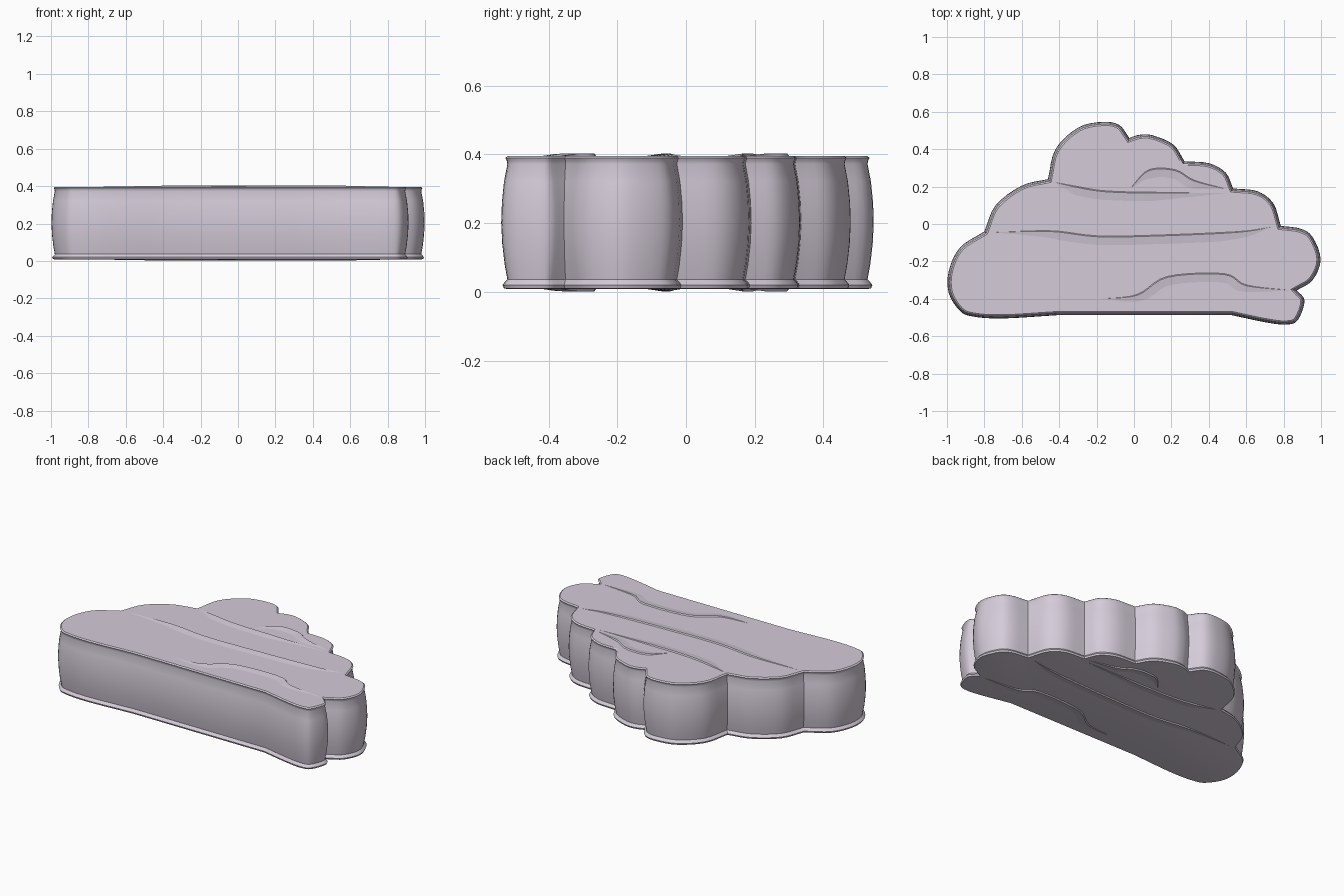
import bpy, bmesh
from mathutils import Vector

if "Cube" in bpy.data.objects:
    bpy.data.objects.remove(bpy.data.objects["Cube"])

mat = bpy.data.materials.new("pale_mauve")
mat.diffuse_color = (0.66, 0.60, 0.69, 1)
mat.use_nodes = True
mat.node_tree.nodes["Principled BSDF"].inputs["Base Color"].default_value = mat.diffuse_color

# Cloud outline: one open curve per lobe, meeting at sharp cusps (counterclockwise)
LOBES = [
    [(-.8, -.04), (-.93, -.125), (-.99, -.25), (-.99, -.37), (-.93, -.465), (-.86, -.495), (-.70, -.505), (-.40, -.487)],
    [(-.40, -.487), (.52, -.487)],
    [(.52, -.487), (.70, -.525), (.81, -.538), (.875, -.515), (.912, -.41), (.87, -.355)],
    [(.87, -.355), (.955, -.30), (.998, -.19), (.955, -.07), (.89, -.025), (.785, -.01)],
    [(.785, -.01), (.745, .11), (.66, .175), (.53, .19)],
    [(.53, .19), (.49, .275), (.40, .325), (.27, .335)],
    [(.27, .335), (.21, .425), (.10, .474), (.03, .477), (-.025, .46)],
    [(-.025, .46), (-.08, .53), (-.17, .546), (-.30, .515), (-.42, .40), (-.46, .24)],
    [(-.46, .24), (-.60, .205), (-.74, .10), (-.80, -.04)],
]
# Wall section: height and inset, bulged with a small lip at both ends
SECTION = [(.008, .020), (.010, .008), (.020, .004), (.028, .010), (.036, .018), (.08, .010),
           (.14, .003), (.20, 0), (.26, .002), (.32, .008), (.372, .018), (.382, .016),
           (.390, .012), (.396, .020)]


def smooth_path(pts, n):
    """Catmull-Rom points through pts."""
    p = [Vector(q) for q in pts]
    p = [p[0] * 2 - p[1]] + p + [p[-1] * 2 - p[-2]]
    out = []
    for i in range(1, len(p) - 2):
        a, b, c, d = p[i - 1:i + 3]
        for k in range(n):
            t = k / n
            out.append(.5 * (2 * b + (c - a) * t + (2 * a - 5 * b + 4 * c - d) * t * t
                             + (3 * b - a - 3 * c + d) * t ** 3))
    return out + [p[-2]]


def finish(bm, name, angle):
    bmesh.ops.recalc_face_normals(bm, faces=bm.faces)
    me = bpy.data.meshes.new(name)
    bm.to_mesh(me)
    bm.free()
    ob = bpy.data.objects.new(name, me)
    bpy.context.collection.objects.link(ob)
    me.materials.append(mat)
    bpy.ops.object.select_all(action='DESELECT')
    ob.select_set(True)
    bpy.context.view_layer.objects.active = ob
    bpy.ops.object.shade_smooth_by_angle(angle=angle)
    return ob


# Cloud body: stacked offset loops
loop = []
for lobe in LOBES:
    loop += smooth_path(lobe, 4)[:-1]
n = len(loop)
normals = []
for i in range(n):
    e1 = (loop[i] - loop[i - 1]).normalized()
    e2 = (loop[(i + 1) % n] - loop[i]).normalized()
    a, b = Vector((e1.y, -e1.x)), Vector((e2.y, -e2.x))
    m = (a + b).normalized()
    normals.append(m / max(m.dot(a), .6))
bm = bmesh.new()
rings = [[bm.verts.new((*(p - q * inset), z)) for p, q in zip(loop, normals)] for z, inset in SECTION]
for r, s in zip(rings, rings[1:]):
    for i in range(n):
        j = (i + 1) % n
        bm.faces.new((r[i], r[j], s[j], s[i]))
bm.faces.new(rings[0][::-1])
bm.faces.new(rings[-1])
finish(bm, "cloud_body", .6)

# Shallow creases between the puffs, on both flat faces
CREASES = [
    [(-.76, -.045), (-.45, -.04), (-.2, -.068), (.1, -.065), (.55, -.045), (.74, -.015)],
    [(-.43, .225), (-.3, .195), (-.15, .172), (.1, .165), (.5, .165)],
    [(-.02, .19), (.08, .285), (.22, .285), (.32, .23), (.5, .185)],
    [(-.17, -.4), (.02, -.38), (.18, -.285), (.48, -.27), (.6, -.33), (.84, -.355)],
]
for side, base, up in (("top", .396, 1), ("bottom", .008, -1)):
    bm = bmesh.new()
    for pts in CREASES:
        path = smooth_path(pts, 5)
        rows, last = [], len(path) - 1
        for i, p in enumerate(path):
            d = (path[min(i + 1, last)] - path[max(i - 1, 0)]).normalized()
            nrm = Vector((-d.y, d.x))
            t = min(1, 4 * min(i, last - i) / last)
            h = .0065 * t
            rows.append([bm.verts.new((*(p + nrm * w * (.1 + .9 * t)), base + up * z))
                         for w, z in ((.006, -.001), (0, h), (-.05, -.001))])
        for r, s in zip(rows, rows[1:]):
            for k in (0, 1):
                bm.faces.new((r[k], r[k + 1], s[k + 1], s[k]))
            bm.faces.new((r[2], r[0], s[0], s[2]))
        bm.faces.new(rows[0])
        bm.faces.new(rows[-1])
    finish(bm, side + "_creases", .5)
